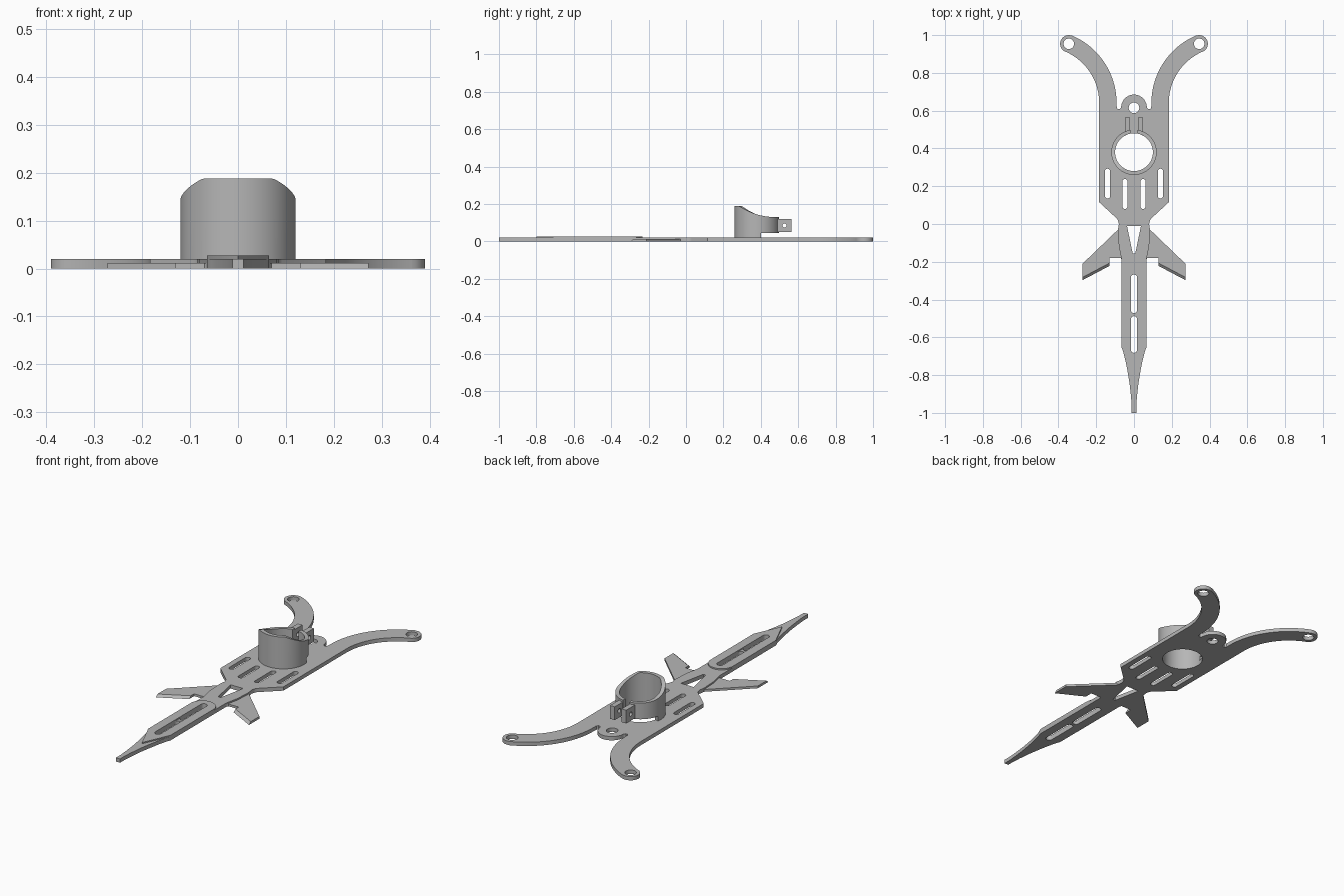
import bpy, bmesh, math
from math import cos, sin, radians, sqrt

if "Cube" in bpy.data.objects:
    bpy.data.objects.remove(bpy.data.objects["Cube"])

grey = bpy.data.materials.new("light grey")
grey.diffuse_color = (0.47, 0.47, 0.47, 1)
grey.use_nodes = True
grey.node_tree.nodes["Principled BSDF"].inputs["Base Color"].default_value = grey.diffuse_color


def finish(name, bm, smooth=30):
    bmesh.ops.remove_doubles(bm, verts=bm.verts, dist=1e-5)
    bmesh.ops.recalc_face_normals(bm, faces=bm.faces)
    me = bpy.data.meshes.new(name)
    bm.to_mesh(me)
    bm.free()
    me.materials.clear()
    me.materials.append(grey)
    ob = bpy.data.objects.new(name, me)
    bpy.context.collection.objects.link(ob)
    bpy.ops.object.select_all(action='DESELECT')
    ob.select_set(True)
    bpy.context.view_layer.objects.active = ob
    bpy.ops.object.shade_smooth_by_angle(angle=radians(smooth))
    return ob


def arc(cx, cy, r, a0, a1, n=16):
    return [(cx + r * cos(radians(a0 + (a1 - a0) * i / n)),
             cy + r * sin(radians(a0 + (a1 - a0) * i / n))) for i in range(n + 1)]


def circle(cx, cy, r, n=40):
    return arc(cx, cy, r, 0, 360, n)[:-1]


def slot(x, y0, y1, r):
    return arc(x, y1 - r, r, 0, 180, 10) + arc(x, y0 + r, r, 180, 360, 10)


def mirrored(half):
    return half + [(-x, y) for x, y in reversed(half) if abs(x) > 1e-6]


def plate(name, loops, z0, z1):
    """Flat sheet from an outline followed by its holes."""
    cu = bpy.data.curves.new(name, 'CURVE')
    cu.dimensions = '2D'
    cu.fill_mode = 'BOTH'
    cu.extrude = (z1 - z0) / 2
    for pts in loops:
        sp = cu.splines.new('POLY')
        sp.points.add(len(pts) - 1)
        for p, (x, y) in zip(sp.points, pts):
            p.co = (x, y, 0, 1)
        sp.use_cyclic_u = True
    tmp = bpy.data.objects.new("outline", cu)
    bpy.context.collection.objects.link(tmp)
    dg = bpy.context.evaluated_depsgraph_get()
    me = bpy.data.meshes.new_from_object(tmp.evaluated_get(dg))
    bpy.data.objects.remove(tmp)
    bm = bmesh.new()
    bm.from_mesh(me)
    bpy.data.meshes.remove(me)
    bmesh.ops.translate(bm, verts=bm.verts, vec=(0, 0, (z0 + z1) / 2))
    return finish(name, bm)


# Main plate: tapered tail, waist, body, curved arms and centre tab
half = [(0.012, -1.0), (0.012, -0.96), (0.016, -0.91), (0.024, -0.84),
        (0.034, -0.78), (0.046, -0.72), (0.056, -0.68), (0.065, -0.655),
        (0.065, -0.19), (0.08, -0.12), (0.085, -0.03), (0.08, 0.0),
        (0.085, 0.02), (0.092, 0.03), (0.184, 0.115)]
half += arc(0.481, 0.64, 0.297, 180, 113, 24)
half += arc(0.345, 0.954, 0.046, -67, 113, 20)
half += arc(0.481, 0.64, 0.389, 113, 180, 24)
half += [(0.091, 0.615), (0.084, 0.608), (0.075, 0.608)]
half += arc(0, 0.617, 0.068, 0, 90, 14)
holes = [circle(0, 0.38, 0.1, 64), circle(0, 0.615, 0.028),
         [(-0.037, -0.01), (0.037, -0.01), (0.007, -0.155), (-0.007, -0.155)],
         slot(0, -0.472, -0.268, 0.017), slot(0, -0.682, -0.488, 0.017)]
for s in (-1, 1):
    holes += [circle(s * 0.345, 0.954, 0.028),
              slot(s * 0.14, 0.135, 0.293, 0.014),
              slot(s * 0.048, 0.08, 0.238, 0.014)]
plate("main_plate", [mirrored(half)] + holes, 0, 0.02)

# Raised pad on the tail, pointed at the front and rounded at the back
pad = [(0, -0.8), (0.065, -0.655)] + arc(0, -0.298, 0.065, 0, 90, 16)
plate("tail_pad", [mirrored(pad), slot(0, -0.682, -0.268, 0.017)], 0.02, 0.027)

# Thin swept wings with a sloped trailing edge
outline = [(0.064, -0.19), (0.07, -0.18), (0.13, -0.18), (0.13, -0.222),
           (0.272, -0.297), (0.272, -0.21), (0.085, -0.03), (0.079, -0.12)]
for s, side in ((-1, "left"), (1, "right")):
    bm = bmesh.new()
    low = [bm.verts.new((s * x, y, 0)) for x, y in outline]
    top = [bm.verts.new((s * x, y + (0.015 if i in (3, 4) else 0), 0.012))
           for i, (x, y) in enumerate(outline)]
    bm.faces.new(low)
    bm.faces.new(top)
    n = len(low)
    for i in range(n):
        bm.faces.new((low[i], low[(i + 1) % n], top[(i + 1) % n], top[i]))
    finish(side + "_wing", bm)

# Clamp ring: split at the back, scooped top, relieved underneath at the back
CY, R_OUT, R_IN = 0.38, 0.12, 0.1


def rim_height(y):
    if y < 0.285:
        return 0.188
    t = min(1, (y - 0.285) / 0.2)
    return 0.130 + 0.058 * (1 - t) ** 2.2


gap = 9.5
step = math.degrees(math.asin(0.02 / 0.11))      # where the underside relief begins
angles = [90 + gap + (360 - 2 * gap) * i / 96 for i in range(97)]
angles += [180 - step, 180 - step + 0.3, 360 + step, 360 + step - 0.3]
bm = bmesh.new()
sections = []
for a in sorted(angles):
    c, s = cos(radians(a)), sin(radians(a))
    relieved = a <= 180 - step + 0.01 or a >= 360 + step - 0.01
    zt, zb = rim_height(CY + R_OUT * s), 0.045 if relieved else 0.015
    sections.append([bm.verts.new((r * c, CY + r * s, z)) for r, z in
                     ((R_IN, zb), (R_OUT, zb), (R_OUT, zt), (R_IN, zt))])
for p, q in zip(sections, sections[1:]):
    for k in range(4):
        bm.faces.new((p[k], p[(k + 1) % 4], q[(k + 1) % 4], q[k]))
bm.faces.new(sections[0])
bm.faces.new(sections[-1])
finish("clamp_ring", bm)

# Clamp ears with bolt holes, drawn flat then turned upright
for s, side in ((-1, "left"), (1, "right")):
    ear = plate(side + "_clamp_ear",
                [[(0.485, 0.05), (0.565, 0.05), (0.565, 0.12), (0.485, 0.12)],
                 circle(0.527, 0.085, 0.011, 24)], 0.02, 0.047)
    for v in ear.data.vertices:
        y, z, x = v.co
        v.co = (s * x, y, z)
    if s < 0:
        ear.data.flip_normals()
